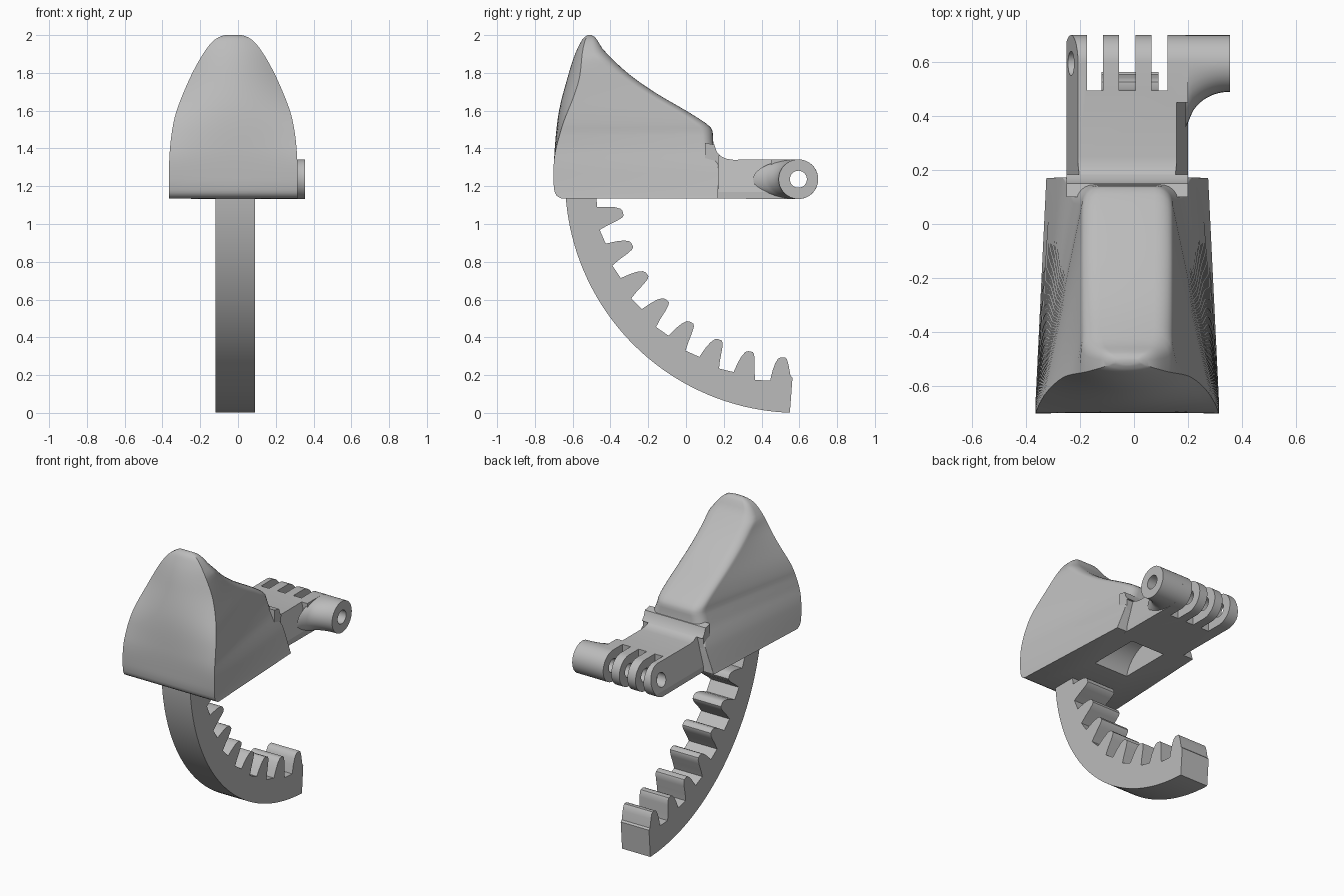
import bpy, bmesh, math
from mathutils import Vector

cube = bpy.data.objects.get("Cube")
if cube:
    bpy.data.objects.remove(cube, do_unlink=True)

grey = bpy.data.materials.new("plain grey")
grey.use_nodes = True
grey.diffuse_color = (0.5, 0.5, 0.5, 1)
grey.node_tree.nodes["Principled BSDF"].inputs["Base Color"].default_value = (0.5, 0.5, 0.5, 1)

CX = -0.025                 # middle of the body across x
HY, HZ, HR = 0.595, 1.237, 0.105   # hinge axis and radius
BASE = 1.135                # underside of the body


def loft(name, rings, angle=35):
    """Skin a list of equal rings and cap both ends."""
    bm = bmesh.new()
    rows = [[bm.verts.new(p) for p in ring] for ring in rings]
    n = len(rows[0])
    for a, b in zip(rows, rows[1:]):
        for i in range(n):
            j = (i + 1) % n
            bm.faces.new((a[i], a[j], b[j], b[i]))
    bm.faces.new(rows[0][::-1])
    bm.faces.new(rows[-1])
    bmesh.ops.recalc_face_normals(bm, faces=bm.faces)
    mesh = bpy.data.meshes.new(name)
    bm.to_mesh(mesh)
    bm.free()
    mesh.materials.append(grey)
    obj = bpy.data.objects.new(name, mesh)
    bpy.context.collection.objects.link(obj)
    smooth(obj, angle)
    return obj


def smooth(obj, angle=35):
    bpy.ops.object.select_all(action='DESELECT')
    obj.select_set(True)
    bpy.context.view_layer.objects.active = obj
    bpy.ops.object.shade_smooth_by_angle(angle=math.radians(angle))


def prism(name, pts, lo, hi, along_y=False):
    """Extrude (y, z) points along x, or (x, z) points along y."""
    place = (lambda t, p: (p[0], t, p[1])) if along_y else (lambda t, p: (t, p[0], p[1]))
    return loft(name, [[place(t, p) for p in pts] for t in (lo, hi)])


def cut(obj, cutters):
    bpy.context.view_layer.objects.active = obj
    for c in cutters:
        mod = obj.modifiers.new("cut", 'BOOLEAN')
        mod.operation, mod.solver, mod.object = 'DIFFERENCE', 'EXACT', c
        bpy.ops.object.modifier_apply(modifier=mod.name)
    smooth(obj)


def circle(y, z, r, start=0, sweep=360, n=32):
    steps = [math.radians(start + sweep * i / n) for i in range(n + (sweep < 360))]
    return [(y + r * math.cos(a), z + r * math.sin(a)) for a in steps]


def curve(keys, t):
    """Smooth interpolation through (t, value) keys."""
    for i in range(len(keys) - 1):
        (t0, v0), (t1, v1) = keys[i], keys[i + 1]
        if t <= t1:
            ta, va = keys[max(i - 1, 0)]
            tb, vb = keys[min(i + 2, len(keys) - 1)]
            m0, m1 = (v1 - va) / (t1 - ta), (vb - v0) / (tb - t0)
            h = t1 - t0
            s = (t - t0) / h
            return ((2*s**3 - 3*s*s + 1) * v0 + (s**3 - 2*s*s + s) * h * m0
                    + (3*s*s - 2*s**3) * v1 + (s**3 - s*s) * h * m1)
    return keys[-1][1]


# Body: horizontal sections with a bowed front and a narrower rounded back
FRONT = [(1.135, -.66), (1.15, -.685), (1.18, -.697), (1.25, -.7), (1.4, -.695), (1.6, -.672),
         (1.8, -.62), (1.9, -.587), (1.97, -.553), (1.99, -.537), (2, -.52)]
BACK = [(1.135, .17), (1.33, .17), (1.39, .15), (1.45, .143), (1.5, .138), (1.53, .11),
        (1.56, .065), (1.6, 0), (1.7, -.17), (1.8, -.31), (1.92, -.435), (1.97, -.468),
        (1.99, -.483), (2, -.5)]
WIDTH = [(1.135, .34), (1.3, .34), (1.4, .335), (1.5, .323), (1.6, .3), (1.75, .24), (1.85, .19),
         (1.93, .14), (1.97, .105), (1.99, .075), (2, .045)]
BOW = [(1.135, 0), (1.34, 0), (1.5, .025), (1.67, .06), (1.8, .06), (2, .01)]


def body_ring(z):
    front, back, wide = curve(FRONT, z), curve(BACK, z), curve(WIDTH, z)
    slope = .30 - (z - BASE) * .37
    narrow = min(wide, max(slope, .17))
    bow = min(curve(BOW, z), (back - front) * .35)
    r = min(.07, (back - front) * .4, narrow * .5) * min(1, max(.02, (z - 1.3) / .1))
    ring = [(CX + wide * t / 8, front + bow * (t / 8) ** 2, z) for t in range(-8, 9)]
    for side, start in ((1, 0), (-1, 90)):
        for i in range(7):
            a = math.radians(start + 15 * i)
            ring.append((CX + side * (narrow - r) + r * math.cos(a),
                         back - r + r * math.sin(a), z))
    return ring


levels = [1.135, 1.142, 1.15, 1.165, 1.18] + [1.21 + .02 * i for i in range(38)]
levels += [1.963, 1.974, 1.983, 1.99, 1.996, 2.0]
body = loft("body", [body_ring(z) for z in levels])

# Curved pocket in the underside
pocket = prism("pocket_cutter", circle(-.05, 1.085, .205), CX - .125, CX + .125)
cut(body, [pocket])

# Hinge arm with its fillet up the back of the body
arm_pts = [(.1, 1.135)] + circle(HY, HZ, HR, -90, 180, 24)
arm_pts += [(.25, 1.34), (.215, 1.345), (.185, 1.358), (.163, 1.382), (.15, 1.42), (.1, 1.43)]
arm = prism("hinge_arm", arm_pts, -.25, .2)

# Barrel that flares forward into the arm
rings = []
for i in range(13):
    x = .19 + .165 * i / 12
    u = max(0, (.355 - x) / .155)
    reach = HR + .135 * (1 - math.sqrt(max(0, 1 - u * u))) if u < 1 else .24
    rings.append([(x, HY + (y - HY) * (reach / HR if y < HY else 1), z)
                  for y, z in circle(HY, HZ, HR)])
barrel = loft("hinge_barrel", rings)

# Slots between fingers, sloping arm sides and the pin hole
slots = [prism("slot_cutter", [(.495, 1), (.8, 1), (.8, 1.5), (.495, 1.5)], x, x + .06)
         for x in (-.175, -.055, .065)]
wedges = [prism("side_cutter", [(x, 1.17), (x - s * .047, 1.36), (x + s * .05, 1.36), (x + s * .05, 1.17)],
                .172, end, True) for x, s, end in ((-.25, -1, .8), (.2, 1, .45))]
hole = prism("pin_hole_cutter", circle(HY, HZ, .045), -.5, .5)
cut(arm, slots + wedges + [hole])
cut(barrel, [hole])
for c in slots + wedges + [hole, pocket]:
    bpy.data.objects.remove(c, do_unlink=True)

# Toothed arc swung about the hinge axis: (degrees past the tooth start, radius)
TOOTH = [(0, 1.075), (.3, 1.02), (.8, .98), (1.5, .955), (2.3, .946), (3.8, .944),
         (4.4, .955), (5, .985), (5.7, 1.04), (6.4, 1.085)]
polar = [(-1 + 88.9 * i / 48, 1.235) for i in range(49)][::-1] + [(-1, 1.08)]
for k in range(8):
    polar += [(7.8 + 10.6 * k + a, r) for a, r in TOOTH]
polar = polar[:-1] + [(88.3, 1.05)]
arc_pts = [(HY - r * math.cos(math.radians(a)), 1.235 - r * math.sin(math.radians(a)))
           for a, r in polar]
prism("toothed_arc", arc_pts, -.12, .09)
